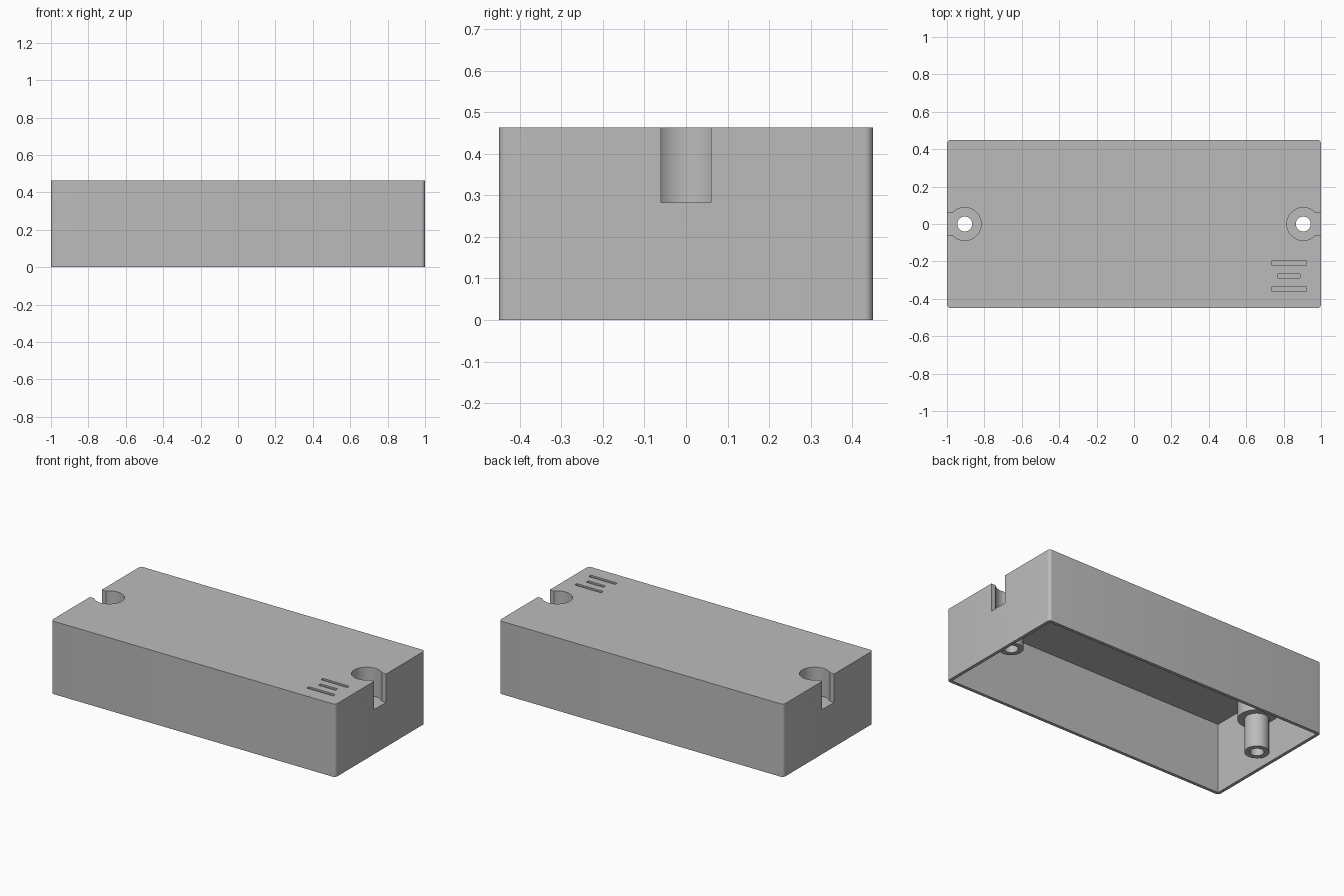
import bpy
import bmesh
import math

cube = bpy.data.objects.get("Cube")
if cube:
    bpy.data.objects.remove(cube, do_unlink=True)

L, W, H = 2.0, 0.9, 0.463    # outer size
WALL = 0.02
SCREW_X = 0.905
FLOOR = 0.283                # floor of the screw pockets

plastic = bpy.data.materials.new("grey_plastic")
plastic.use_nodes = True
grey = (0.5, 0.5, 0.5, 1)
plastic.diffuse_color = grey
plastic.node_tree.nodes["Principled BSDF"].inputs["Base Color"].default_value = grey


def finish(name, bm):
    mesh = bpy.data.meshes.new(name)
    bm.to_mesh(mesh)
    bm.free()
    mesh.materials.append(plastic)
    obj = bpy.data.objects.new(name, mesh)
    bpy.context.collection.objects.link(obj)
    return obj


def box(name, x0, x1, y0, y1, z0, z1, radius=0):
    bm = bmesh.new()
    bmesh.ops.create_cube(bm, size=1)
    for v in bm.verts:
        v.co.x = x1 if v.co.x > 0 else x0
        v.co.y = y1 if v.co.y > 0 else y0
        v.co.z = z1 if v.co.z > 0 else z0
    if radius:
        uprights = [e for e in bm.edges
                    if abs(e.verts[0].co.z - e.verts[1].co.z) > 0.1]
        bmesh.ops.bevel(bm, geom=uprights, offset=radius, segments=6,
                        profile=0.5, affect='EDGES')
    return finish(name, bm)


def cylinder(name, x, radius, z0, z1):
    bm = bmesh.new()
    bmesh.ops.create_cone(bm, cap_ends=True, segments=48, radius1=radius,
                          radius2=radius, depth=z1 - z0)
    bmesh.ops.translate(bm, verts=bm.verts, vec=(x, 0, (z0 + z1) / 2))
    return finish(name, bm)


def cut(target, cutter):
    mod = target.modifiers.new("cut", 'BOOLEAN')
    mod.operation = 'DIFFERENCE'
    mod.solver = 'EXACT'
    mod.object = cutter
    bpy.context.view_layer.objects.active = target
    bpy.ops.object.modifier_apply(modifier=mod.name)
    bpy.data.objects.remove(cutter, do_unlink=True)


# Case body and its open underside, leaving collars and screw posts standing
case = box("case", -L / 2, L / 2, -W / 2, W / 2, 0, H, 0.02)
cavity = box("cavity", -L / 2 + WALL, L / 2 - WALL,
             -W / 2 + WALL, W / 2 - WALL, -0.1, H - WALL)
for side in (-1, 1):
    cut(cavity, cylinder("collar", side * SCREW_X, 0.11, 0.258, H + 0.1))
    cut(cavity, cylinder("post", side * SCREW_X, 0.07, 0.045, 0.35))
cut(case, cavity)

# Screw pockets, end slots and through holes
for side in (-1, 1):
    cut(case, cylinder("pocket", side * SCREW_X, 0.088, FLOOR, H + 0.1))
    ends = sorted((side * 0.93, side * 1.1))
    cut(case, box("slot", *ends, -0.06, 0.06, FLOOR, H + 0.1))
    cut(case, cylinder("screw_hole", side * SCREW_X, 0.04, -0.1, H))

# Three shallow grooves in the lid
for y, half in ((-0.208, 0.093), (-0.277, 0.06), (-0.348, 0.093)):
    cut(case, box("groove", 0.828 - half, 0.828 + half,
                  y - 0.011, y + 0.011, H - 0.01, H + 0.1))

bpy.ops.object.select_all(action='DESELECT')
case.select_set(True)
bpy.context.view_layer.objects.active = case
bpy.ops.object.shade_smooth_by_angle(angle=math.radians(30))
